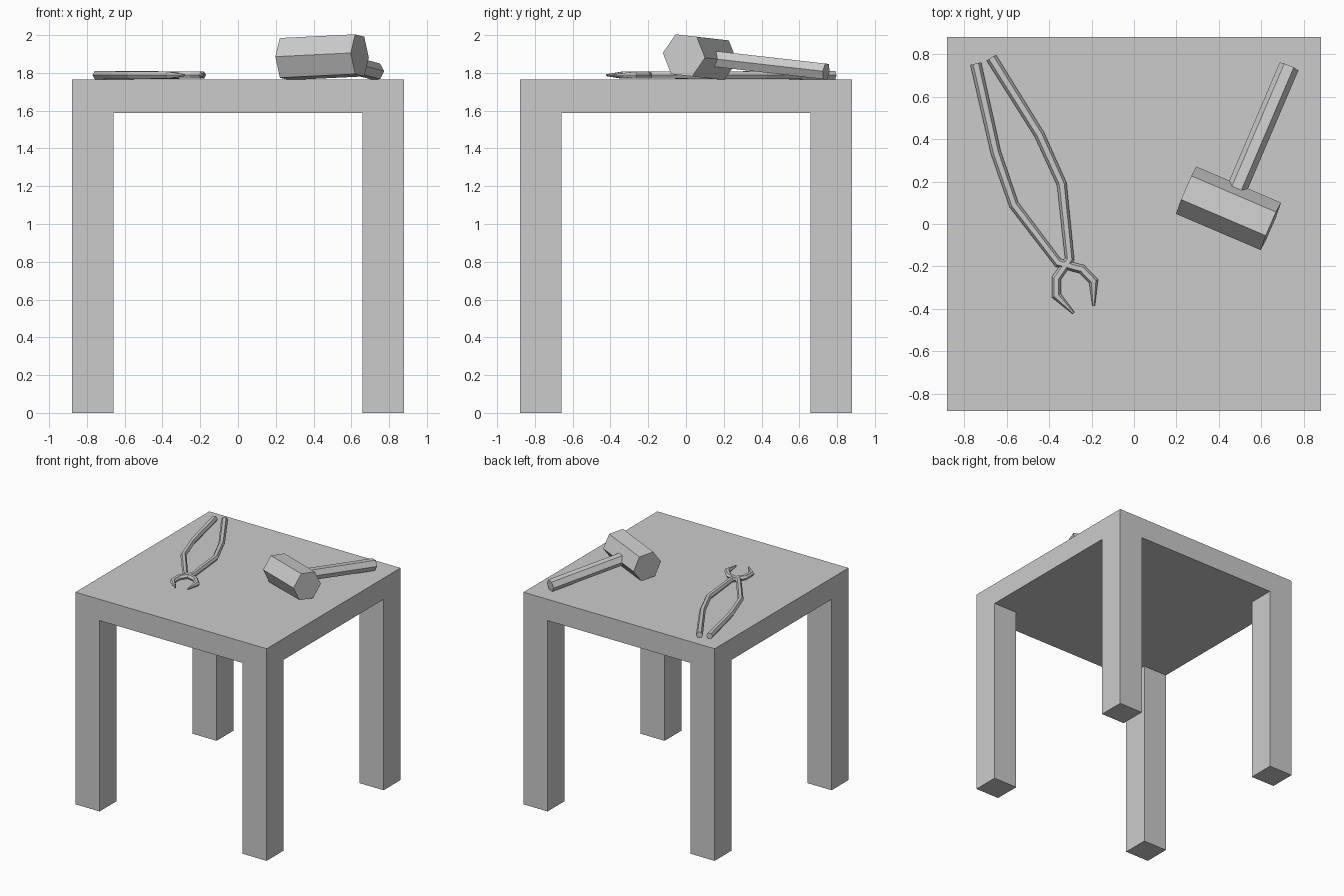
import bpy, bmesh, math
from mathutils import Vector

if "Cube" in bpy.data.objects:
    bpy.data.objects.remove(bpy.data.objects["Cube"], do_unlink=True)

grey = bpy.data.materials.new("plain grey")
grey.use_nodes = True
colour = (0.6, 0.6, 0.6, 1)
grey.diffuse_color = colour
grey.node_tree.nodes["Principled BSDF"].inputs["Base Color"].default_value = colour

HALF, LEG, UNDER, TOP = 0.88, 0.222, 1.588, 1.765


def finish(bm, name):
    bmesh.ops.recalc_face_normals(bm, faces=bm.faces[:])
    mesh = bpy.data.meshes.new(name)
    bm.to_mesh(mesh)
    bm.free()
    mesh.materials.append(grey)
    obj = bpy.data.objects.new(name, mesh)
    bpy.context.collection.objects.link(obj)
    return obj


def extrude(bm, faces, dz):
    new = bmesh.ops.extrude_face_region(bm, geom=faces)["geom"]
    verts = [g for g in new if isinstance(g, bmesh.types.BMVert)]
    bmesh.ops.translate(bm, verts=verts, vec=(0, 0, dz))


def hex_bar(name, path, radii, up=(0, 0, 1)):
    """Six-sided bar along a path, with mitred bends and capped ends."""
    bm = bmesh.new()
    pts = [Vector(p) for p in path]
    up = Vector(up)
    rings = []
    for i, (p, r) in enumerate(zip(pts, radii)):
        before = (p - pts[i - 1]).normalized() if i else None
        after = (pts[i + 1] - p).normalized() if i < len(pts) - 1 else None
        before, after = before or after, after or before
        tangent = (before + after).normalized()
        side = tangent.cross(up).normalized()
        rise = side.cross(tangent)
        side = side / max(tangent.dot(after), 0.6)
        angles = [math.radians(60 * k) for k in range(6)]
        rings.append([bm.verts.new(p + r * (side * math.cos(a) + rise * math.sin(a)))
                      for a in angles])
    for a, b in zip(rings, rings[1:]):
        for k in range(6):
            n = (k + 1) % 6
            bm.faces.new((a[k], a[n], b[n], b[k]))
    bm.faces.new(rings[0])
    bm.faces.new(rings[-1])
    return finish(bm, name)


# Table: a slab with four legs drawn down from its corners
bm = bmesh.new()
bmesh.ops.create_grid(bm, x_segments=3, y_segments=3, size=HALF)
for v in bm.verts:
    for axis in (0, 1):
        if abs(v.co[axis]) < HALF * 0.9:
            v.co[axis] = math.copysign(HALF - LEG, v.co[axis])
    v.co.z = UNDER
extrude(bm, bm.faces[:], TOP - UNDER)
for sx in (-1, 1):
    for sy in (-1, 1):
        corner = [f for f in bm.faces
                  if all(abs(v.co.z - UNDER) < 1e-4 for v in f.verts)
                  and all(v.co.x * sx > 0.5 and v.co.y * sy > 0.5 for v in f.verts)]
        extrude(bm, corner, -UNDER)
bmesh.ops.recalc_face_normals(bm, faces=bm.faces[:])
bmesh.ops.dissolve_limit(bm, angle_limit=0.02, verts=bm.verts[:], edges=bm.edges[:])
finish(bm, "table")

# Hammer: hexagonal head, handle sloping down to rest on the table
centre = Vector((0.445, 0.074, 1.883))
handle_end = Vector((0.73, 0.742, 1.807))
along = (handle_end - centre).normalized()
head_axis = (along.cross(Vector((0, 0, 1))).normalized() + Vector((0, 0, 0.045))).normalized()
half_head = head_axis * 0.217
hex_bar("hammer_head", [centre - half_head, centre + half_head], [0.122] * 2,
        up=head_axis.cross(along) * -1)
hex_bar("hammer_handle", [centre, handle_end], [0.048] * 2, up=along.cross(head_axis))

# Tongs: two crossing arms, each a long handle ending in a pointed jaw
arms = {
    "tongs_arm_right_jaw": [(-0.745, 0.755), (-0.65, 0.335), (-0.565, 0.09), (-0.357, -0.183),
                            (-0.245, -0.213), (-0.19, -0.27), (-0.19, -0.385)],
    "tongs_arm_left_jaw": [(-0.672, 0.783), (-0.445, 0.42), (-0.34, 0.188), (-0.303, -0.165),
                           (-0.365, -0.255), (-0.365, -0.338), (-0.284, -0.42)],
}
radii = [0.026, 0.024, 0.023, 0.021, 0.021, 0.021, 0.006]
for name, path in arms.items():
    hex_bar(name, [(x, y, TOP + 0.023) for x, y in path], radii)
